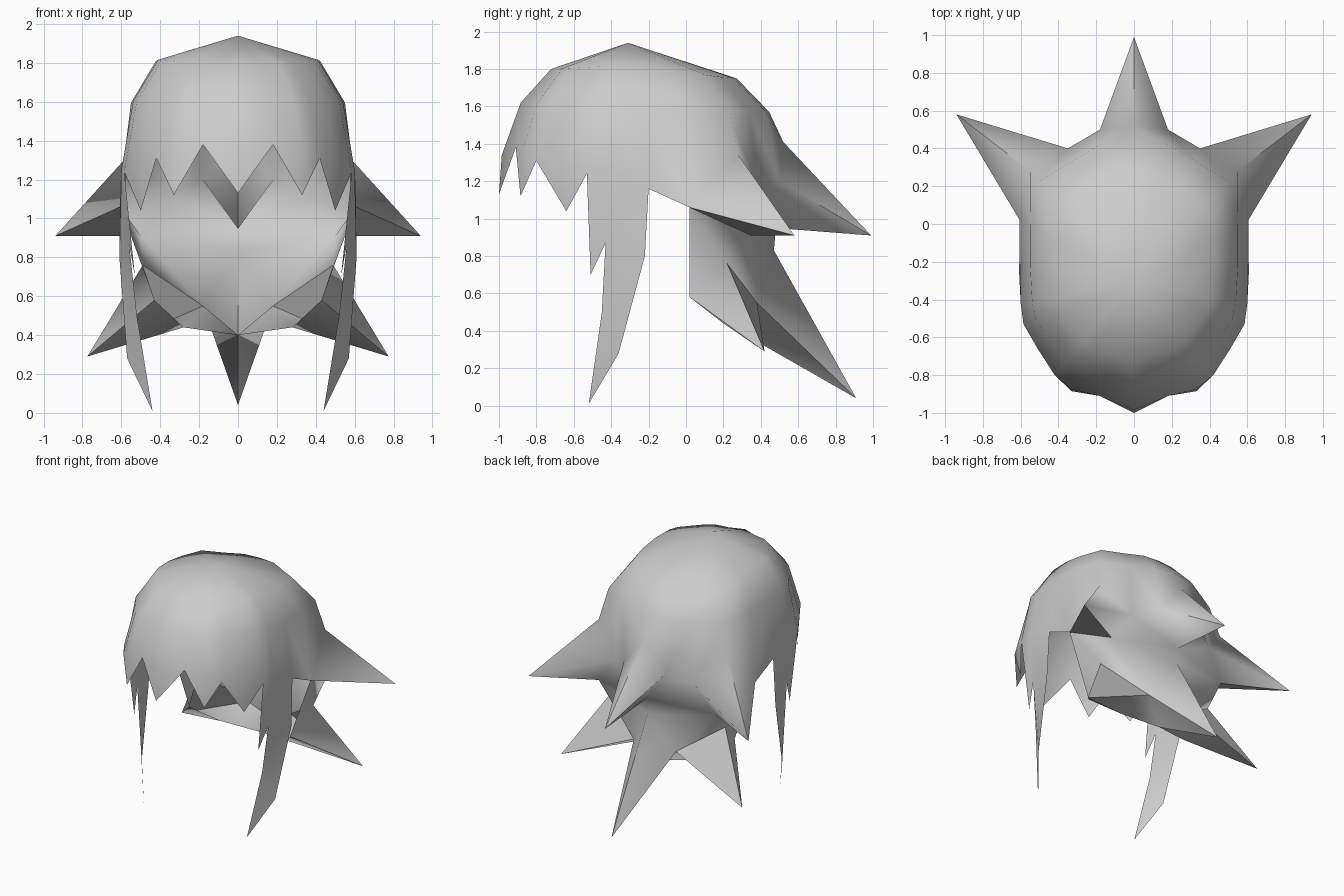
import bpy, bmesh
from mathutils import Vector

if "Cube" in bpy.data.objects:
    bpy.data.objects.remove(bpy.data.objects["Cube"])

bm = bmesh.new()


def V(x, y, z):
    return bm.verts.new((x, y, z))


def face(*vs):
    bm.faces.new(vs)


def fan(tip, base, closed=False):
    """Pointed lock: triangles from a tip to a row of base points."""
    for a, b in zip(base, base[1:] + base[:1] if closed else base[1:]):
        face(tip, a, b)


# hairline of the right half, front centre to back centre
line = [(0, -.985, 1.34), (.18, -.91, 1.38), (.33, -.875, 1.36), (.42, -.8, 1.31),
        (.51, -.66, 1.30), (.585, -.53, 1.24), (.6, -.42, 1.25), (.605, -.2, 1.16),
        (.605, .02, 1.06), (.55, .28, 1.34), (.35, .4, 1.12), (.18, .5, 1.2), (0, .52, 1.41)]
C = [V(*p) for p in line]

# skull cap: two rings between the hairline and the crown
crown = Vector((0, -.31, 1.94))
A, B = [], []
for p in line:
    out = Vector((p[0], p[1] - crown.y, 0))
    d = out.normalized()
    front, back = max(0, -d.y), max(0, d.y)
    for ring, f, z in ((A, .7 - .09 * front, 1.82 - .02 * front - .07 * back),
                       (B, .91 - .06 * front, 1.6 + .02 * front - .03 * back)):
        ring.append(V(out.x * f, crown.y + out.y * f, z))
fan(V(*crown), A)
for i in range(len(line) - 1):
    face(A[i], B[i], B[i + 1], A[i + 1])
    face(B[i], C[i], C[i + 1], B[i + 1])

# zigzag fringe
fan(V(0, -1, 1.13), C[0:2])
fan(V(.33, -.885, 1.12), C[1:4])
fan(V(.5, -.64, 1.04), C[3:6])

# side lock with a small spike in front of it
g = V(.56, -.43, .87)
h = V(.52, -.45, .5)
m = V(.61, -.22, .8)
n = V(.57, -.36, .28)
fan(V(.53, -.51, .7), [C[5], C[6], g])
face(C[6], C[7], m, g)
face(g, m, n, h)
face(h, n, V(.44, -.52, .01))

# nape below the cap
under_side = V(.5, .35, .91)
under_mid = V(0, .48, .95)
waist = V(0, .47, .83)
low_top = V(.49, .22, .76)
low_gap = V(.18, .38, .55)
rim_front = V(.43, .02, .58)
rim_side = V(.28, .2, .44)
rim_mid = V(0, .28, .40)
face(C[10], C[11], under_mid)
face(C[10], under_mid, under_side)
face(under_side, under_mid, waist)
face(under_side, waist, low_gap)
face(under_side, low_gap, low_top)
face(C[8], under_side, low_top)
face(C[8], low_top, rim_front)
face(low_gap, rim_mid, rim_side)

# upper and lower back spikes
fan(V(.94, .58, .91), [C[8], C[9], C[10], under_side], True)
fan(V(0, .99, .91), [C[12], C[11], under_mid])
fan(V(.775, .42, .29), [rim_front, low_top, low_gap, rim_side], True)
fan(V(0, .91, .04), [waist, low_gap, rim_mid])

bmesh.ops.recalc_face_normals(bm, faces=bm.faces)
bm.normal_update()
top = max(bm.faces, key=lambda f: f.calc_center_median().z)
if top.normal.z < 0:
    bmesh.ops.reverse_faces(bm, faces=bm.faces)

mesh = bpy.data.meshes.new("hair")
bm.to_mesh(mesh)
bm.free()
hair = bpy.data.objects.new("hair", mesh)
bpy.context.collection.objects.link(hair)
grey = bpy.data.materials.new("hair grey")
grey.diffuse_color = (.6, .6, .6, 1)
grey.use_nodes = True
grey.node_tree.nodes["Principled BSDF"].inputs["Base Color"].default_value = grey.diffuse_color
mesh.materials.append(grey)

# mirror to the left half
mirror = hair.modifiers.new("mirror", 'MIRROR')
mirror.use_clip = True
bpy.context.view_layer.objects.active = hair
hair.select_set(True)
bpy.ops.object.modifier_apply(modifier="mirror")
bpy.ops.object.shade_smooth_by_angle(angle=1.2)
